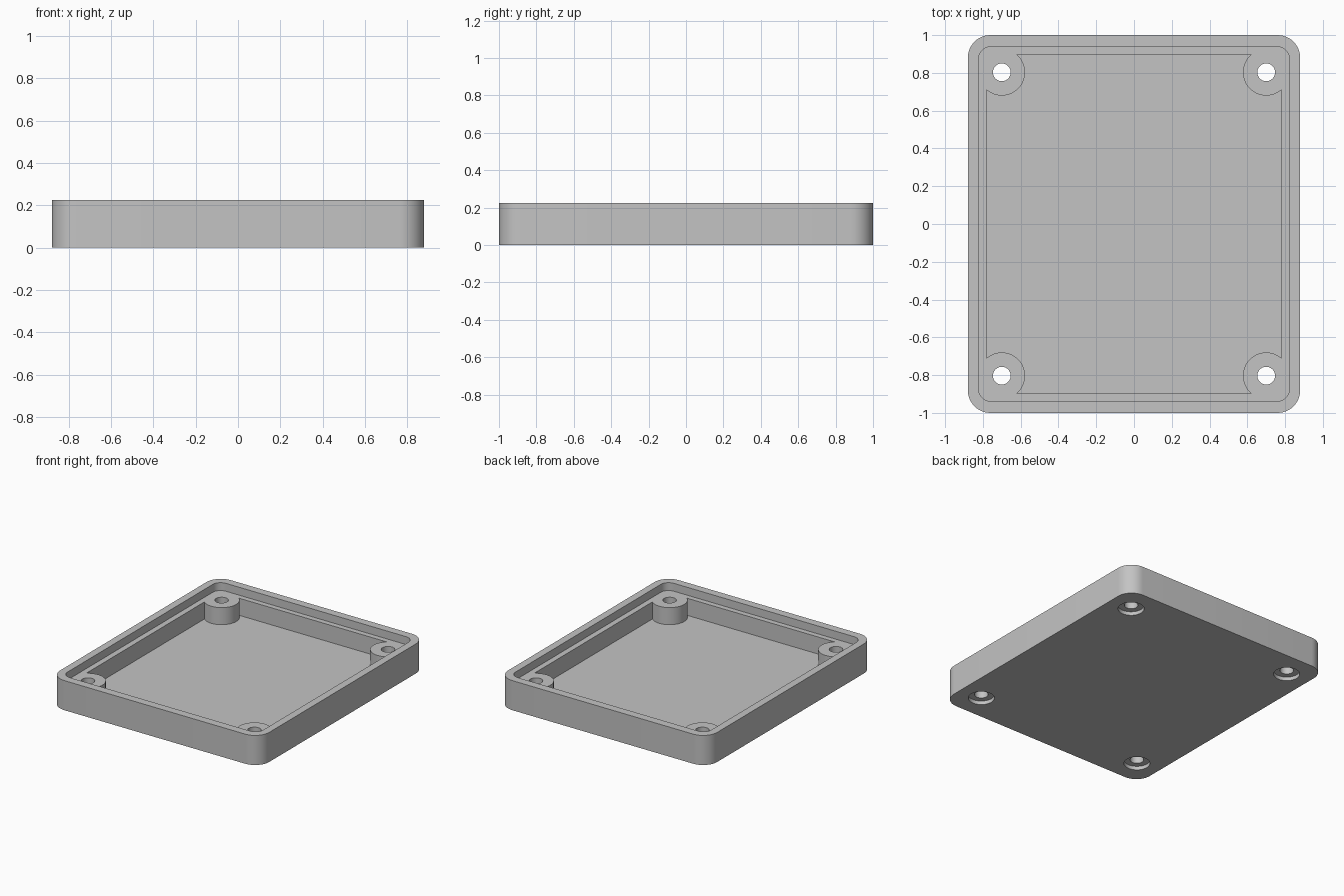
import bpy
import bmesh
from math import pi, sin, cos, asin, acos, radians

if "Cube" in bpy.data.objects:
    bpy.data.objects.remove(bpy.data.objects["Cube"])

# Main dimensions
HALF_X, HALF_Y, HEIGHT = 0.88, 1.0, 0.225
LEDGE_Z, FLOOR_Z = 0.165, 0.035
CAV_X, CAV_Y = 0.78, 0.897
POST_X, POST_Y, POST_R = 0.70, 0.803, 0.123
HOLE_R, BORE_R, BORE_DEPTH = 0.047, 0.09, 0.028
CORNERS = [(1, 1), (1, -1), (-1, -1), (-1, 1)]

grey = bpy.data.materials.new("grey plastic")
grey.use_nodes = True
colour = (0.55, 0.55, 0.55, 1)
grey.diffuse_color = colour
grey.node_tree.nodes["Principled BSDF"].inputs["Base Color"].default_value = colour


def arc(cx, cy, r, a0, a1, steps):
    return [(cx + r * cos(a0 + (a1 - a0) * i / steps),
             cy + r * sin(a0 + (a1 - a0) * i / steps)) for i in range(steps + 1)]


def four_corners(corner):
    """Mirror one corner path into all quadrants, joined clockwise."""
    points = []
    for sx, sy in CORNERS:
        path = [(x * sx, y * sy) for x, y in corner]
        points += path if sx * sy > 0 else path[::-1]
    return points


def rounded_rect(hx, hy, r):
    return four_corners(arc(hx - r, hy - r, r, pi / 2, 0, 12))


def prism(name, outline, z0, z1):
    bm = bmesh.new()
    face = bm.faces.new([bm.verts.new((x, y, z0)) for x, y in outline])
    top = bmesh.ops.extrude_face_region(bm, geom=[face])["geom"]
    bmesh.ops.translate(bm, vec=(0, 0, z1 - z0),
                        verts=[v for v in top if isinstance(v, bmesh.types.BMVert)])
    bmesh.ops.recalc_face_normals(bm, faces=bm.faces)
    mesh = bpy.data.meshes.new(name)
    bm.to_mesh(mesh)
    bm.free()
    mesh.materials.append(grey)
    obj = bpy.data.objects.new(name, mesh)
    bpy.context.collection.objects.link(obj)
    return obj


def cut(target, cutter):
    cutter.hide_render = True
    mod = target.modifiers.new("cut", "BOOLEAN")
    mod.operation, mod.solver, mod.object = "DIFFERENCE", "EXACT", cutter
    bpy.context.view_layer.objects.active = target
    bpy.ops.object.modifier_apply(modifier=mod.name)
    bpy.data.objects.remove(cutter)


# Outer shell
shell = prism("enclosure_shell", rounded_rect(HALF_X, HALF_Y, 0.12), 0, HEIGHT)

# Shallow recess that leaves the raised lip
cut(shell, prism("lip_cutter", rounded_rect(0.823, 0.938, 0.065), LEDGE_Z, HEIGHT + 0.1))

# Cavity outline bends around the four screw posts
start = pi - asin((CAV_Y - POST_Y) / POST_R)
end = 2 * pi - acos((CAV_X - POST_X) / POST_R)
cavity = four_corners(arc(POST_X, POST_Y, POST_R, start, end, 28))
cut(shell, prism("cavity_cutter", cavity, FLOOR_Z, HEIGHT))

# Screw holes with counterbores underneath
for sx, sy in CORNERS:
    x, y = sx * POST_X, sy * POST_Y
    for r, top in ((BORE_R, BORE_DEPTH), (HOLE_R, HEIGHT)):
        ring = arc(x, y, r, 0, 2 * pi, 40)[:-1]
        cut(shell, prism("hole_cutter", ring, -0.1, top))

# Smooth round walls, sharp rims
bpy.ops.object.select_all(action="DESELECT")
shell.select_set(True)
bpy.context.view_layer.objects.active = shell
bpy.ops.object.shade_smooth_by_angle(angle=radians(30))
